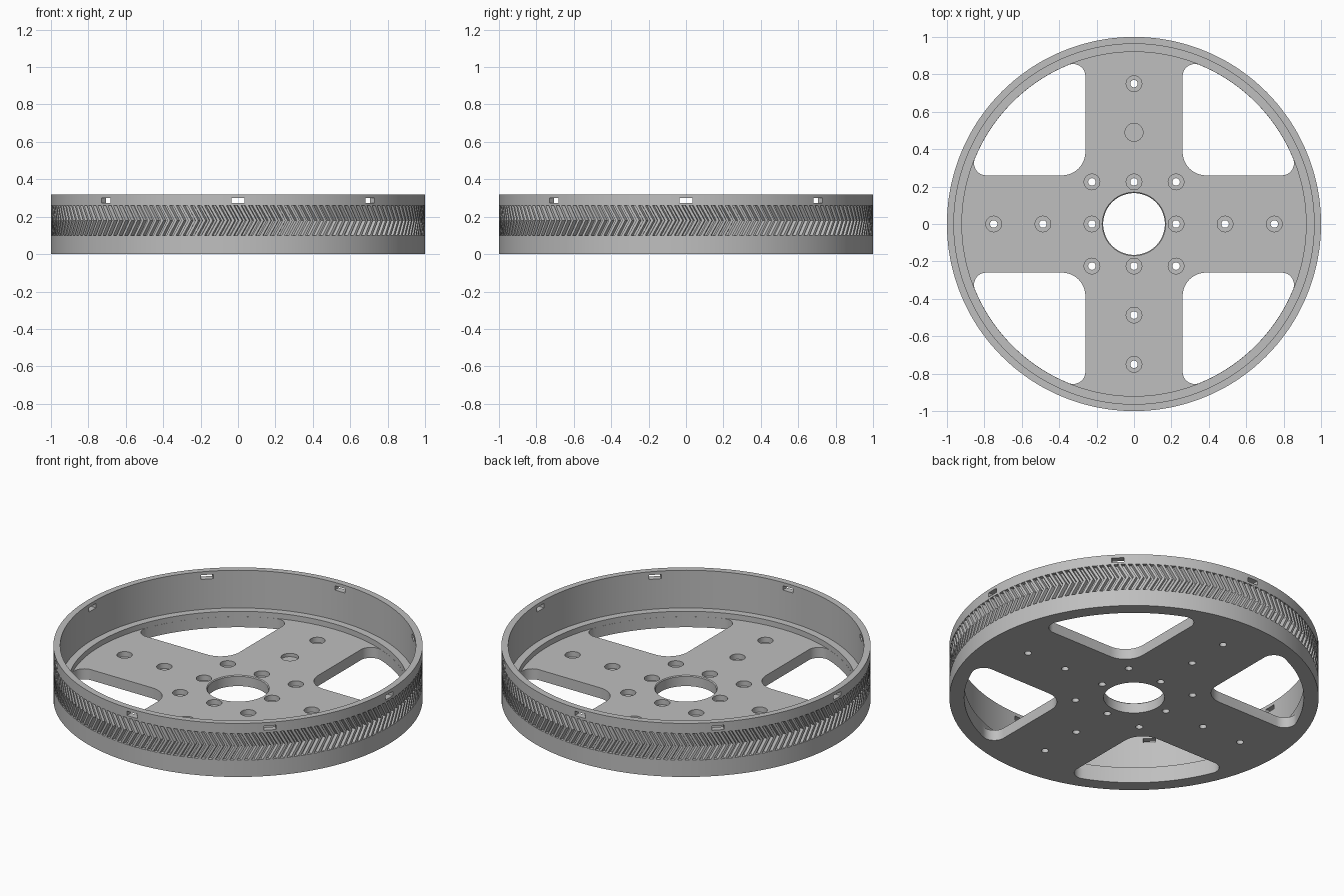
import bpy, bmesh
from math import pi, sin, cos, atan2, sqrt
from mathutils import Matrix

if "Cube" in bpy.data.objects:
    bpy.data.objects.remove(bpy.data.objects["Cube"])

grey = bpy.data.materials.new("light_grey")
grey.use_nodes = True
color = (0.52, 0.52, 0.52, 1)
grey.diffuse_color = color
grey.node_tree.nodes["Principled BSDF"].inputs["Base Color"].default_value = color

HEIGHT, FLOOR, LEDGE = 0.32, 0.063, 0.095
INNER, WALL = 0.92, 0.963
TEETH = 160


def make_object(name, bm):
    bmesh.ops.recalc_face_normals(bm, faces=bm.faces)
    mesh = bpy.data.meshes.new(name)
    bm.to_mesh(mesh)
    bm.free()
    mesh.materials.append(grey)
    obj = bpy.data.objects.new(name, mesh)
    bpy.context.collection.objects.link(obj)
    return obj


def bridge(bm, low, high):
    n = len(low)
    for i in range(n):
        j = (i + 1) % n
        bm.faces.new((low[i], low[j], high[j], high[i]))


def lathe(bm, profile, x=0, y=0, steps=32):
    """Capped solid of revolution from (radius, z) points."""
    angles = [2 * pi * i / steps for i in range(steps)]
    rings = [[bm.verts.new((x + r * cos(a), y + r * sin(a), z)) for a in angles]
             for r, z in profile]
    for low, high in zip(rings, rings[1:]):
        bridge(bm, low, high)
    bm.faces.new(rings[0])
    bm.faces.new(rings[-1])


def arc(cx, cy, r, start, end, steps):
    return [(cx + r * cos(start + (end - start) * i / steps),
             cy + r * sin(start + (end - start) * i / steps)) for i in range(steps + 1)]


def cut(obj, cutter):
    mod = obj.modifiers.new("cut", "BOOLEAN")
    mod.operation = "DIFFERENCE"
    mod.solver = "EXACT"
    mod.object = cutter
    cutter.hide_render = True
    bpy.ops.object.select_all(action="DESELECT")
    bpy.context.view_layer.objects.active = obj
    obj.select_set(True)
    bpy.ops.object.modifier_apply(modifier=mod.name)
    bpy.data.objects.remove(cutter)
    bpy.ops.object.shade_smooth_by_angle(angle=pi / 7)


# Rim: closed cross-section swept round, with a herringbone toothed band
pitch = 2 * pi / TEETH
tooth = ((0, True), (0.4, True), (0.55, False), (0.85, False))
bm = bmesh.new()


def ring(z, radius, toothed=False, shift=0):
    verts = []
    for t in range(TEETH):
        for offset, tip in tooth:
            a = (t + offset + shift) * pitch
            r = (0.999 if tip else 0.978) if toothed else radius
            verts.append(bm.verts.new((r * cos(a), r * sin(a), z)))
    return verts


rings = [ring(0, INNER), ring(0, 1), ring(0.10, 1),
         ring(0.10, 1, True), ring(0.18, 1, True, 1.15), ring(0.26, 1, True),
         ring(0.26, 1), ring(HEIGHT, 1), ring(HEIGHT, WALL),
         ring(LEDGE, WALL), ring(LEDGE, INNER)]
for low, high in zip(rings, rings[1:] + rings[:1]):
    bridge(bm, low, high)
rim = make_object("toothed_rim", bm)

# Eight small slots through the upper rim wall
bm = bmesh.new()
for k in range(8):
    place = (Matrix.Rotation(k * pi / 4, 4, "Z") @ Matrix.Translation((0.98, 0, 0.287))
             @ Matrix.Diagonal((0.15, 0.068, 0.026, 1)))
    bmesh.ops.create_cube(bm, size=1, matrix=place)
cut(rim, make_object("slot_cutter", bm))

# Floor plate
bm = bmesh.new()
lathe(bm, [(INNER + 0.0005, 0), (INNER + 0.0005, FLOOR)], steps=192)
plate = make_object("spoke_plate", bm)

# Four rounded windows that leave a cross of spokes
bm = bmesh.new()
edge, big, small, outer = 0.26, 0.125, 0.065, INNER - 0.0005
c = sqrt((outer - small) ** 2 - (edge + small) ** 2)
tilt = atan2(edge + small, c)
outline = (arc(0, 0, outer, tilt, pi / 2 - tilt, 40)
           + arc(edge + small, c, small, pi / 2 - tilt, pi, 10)[1:]
           + arc(edge + big, edge + big, big, pi, 1.5 * pi, 12)
           + arc(c, edge + small, small, 1.5 * pi, 2 * pi + tilt, 10)[:-1])
for k in range(4):
    turn = Matrix.Rotation(k * pi / 2, 3, "Z")
    low, high = ([bm.verts.new(turn @ Matrix.Translation((x, y, z)).translation)
                  for x, y in outline] for z in (-0.1, 0.2))
    bridge(bm, low, high)
    bm.faces.new(low)
    bm.faces.new(high)

# Centre bore with a slight chamfer
lathe(bm, [(0.165, -0.1), (0.165, FLOOR - 0.005), (0.17, FLOOR), (0.17, 0.2)], steps=64)

# Counterbored screw holes
near, mid, far = 0.225, 0.487, 0.75
spots = [(x, y) for x in (-near, 0, near) for y in (-near, 0, near) if x or y]
spots += [(-far, 0), (-mid, 0), (mid, 0), (far, 0), (0, -far), (0, -mid), (0, far)]
for x, y in spots:
    lathe(bm, [(0.02, -0.1), (0.02, 0.032), (0.042, 0.032), (0.042, 0.2)], x, y, 24)

# Blind pocket with a shallow hole beneath it
lathe(bm, [(0.048, 0.043), (0.048, 0.2)], 0, 0.49)
lathe(bm, [(0.02, -0.1), (0.02, 0.03)], 0, 0.49, 24)
cut(plate, make_object("plate_cutter", bm))
